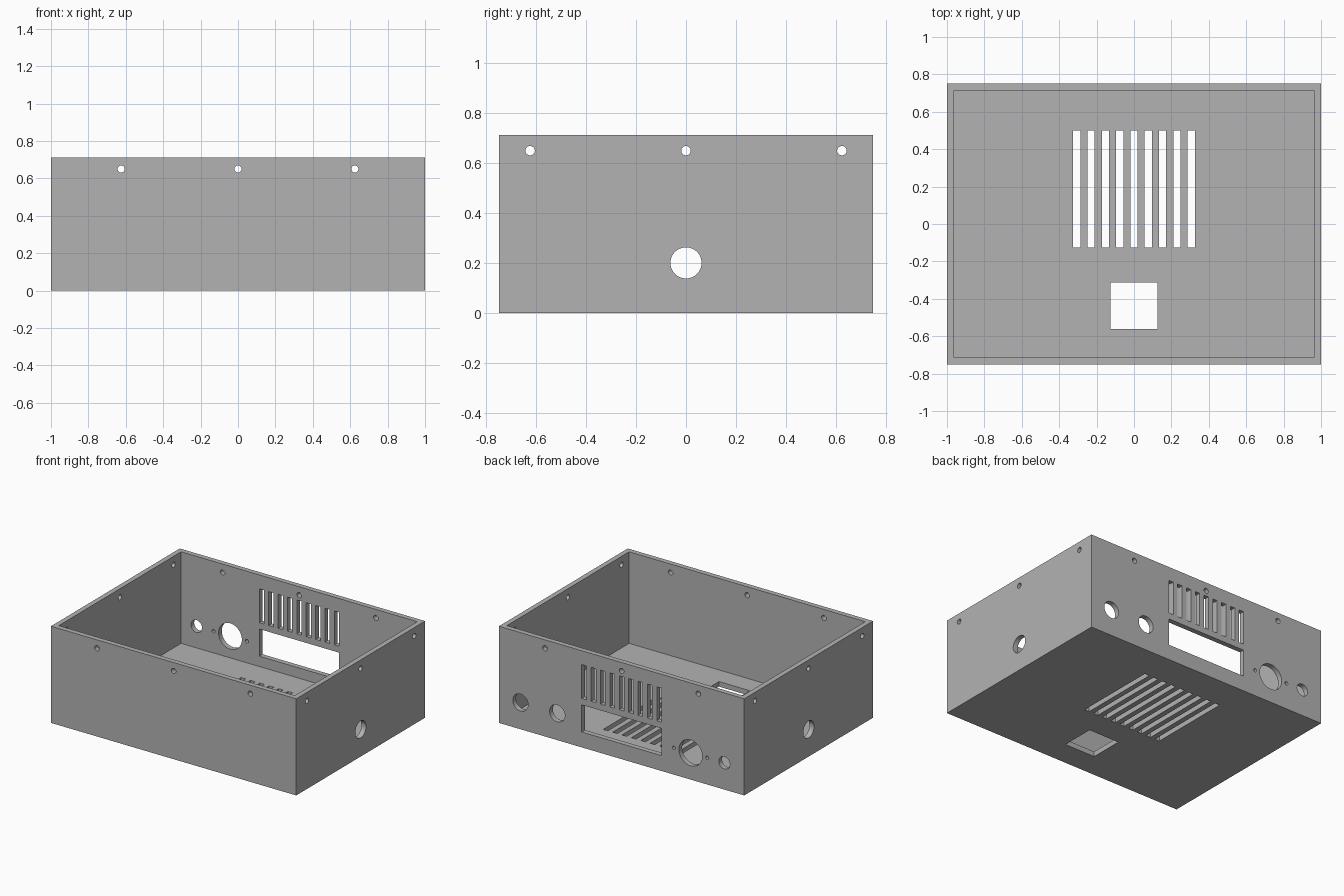
import bpy
import bmesh
from math import radians
from mathutils import Matrix, Vector

cube = bpy.data.objects.get("Cube")
if cube:
    bpy.data.objects.remove(cube, do_unlink=True)

WIDTH, DEPTH, HEIGHT, WALL = 2.0, 1.5, 0.7125, 0.0375
CUT = 0.15          # how deep each cutter is, centred on the wall

grey = bpy.data.materials.new("plain grey")
grey.use_nodes = True
colour = (0.45, 0.45, 0.45, 1)
grey.diffuse_color = colour
grey.node_tree.nodes["Principled BSDF"].inputs["Base Color"].default_value = colour


def make_object(name, bm):
    bmesh.ops.recalc_face_normals(bm, faces=bm.faces[:])
    mesh = bpy.data.meshes.new(name)
    bm.to_mesh(mesh)
    bm.free()
    mesh.materials.append(grey)
    obj = bpy.data.objects.new(name, mesh)
    bpy.context.collection.objects.link(obj)
    return obj


def add_box(bm, centre, size):
    matrix = Matrix.Translation(centre) @ Matrix.Diagonal((*size, 1))
    return bmesh.ops.create_cube(bm, size=1, matrix=matrix)


def add_hole(bm, centre, radius, axis):
    turn = Vector((0, 0, 1)).rotation_difference(Vector(axis)).to_matrix().to_4x4()
    bmesh.ops.create_cone(bm, cap_ends=True, segments=48, radius1=radius,
                          radius2=radius, depth=CUT,
                          matrix=Matrix.Translation(centre) @ turn)


# Open-topped case: a block whose top is inset and pushed down to the floor
bm = bmesh.new()
add_box(bm, (0, 0, HEIGHT / 2), (WIDTH, DEPTH, HEIGHT))
top = max(bm.faces, key=lambda f: f.calc_center_median().z)
bmesh.ops.inset_region(bm, faces=[top], thickness=WALL, use_even_offset=True)
pushed = bmesh.ops.extrude_discrete_faces(bm, faces=[top])["faces"][0]
bmesh.ops.translate(bm, verts=pushed.verts[:], vec=(0, 0, WALL - HEIGHT))
case = make_object("open_case", bm)

# Cutters for every opening
bm = bmesh.new()
side_x = (WIDTH - WALL) / 2
end_y = (DEPTH - WALL) / 2

# Lid screw holes along all four walls, and a cable hole in each side
for sign in (-1, 1):
    for along in (-0.625, 0, 0.625):
        add_hole(bm, (along, sign * end_y, 0.65), 0.0188, (0, 1, 0))
        add_hole(bm, (sign * side_x, along, 0.65), 0.0188, (1, 0, 0))
    add_hole(bm, (sign * side_x, 0, 0.2), 0.0625, (1, 0, 0))

# Round connector holes in the back wall
for x, radius in ((0.825, 0.0625), (0.525, 0.0625), (-0.5625, 0.095),
                  (-0.8375, 0.045), (-0.4265, 0.0125), (-0.6985, 0.0125)):
    add_hole(bm, (x, end_y, 0.197), radius, (0, 1, 0))

# Rows of vent slots in the floor and the back wall
vent_width = 0.65
slot = vent_width / 17
for i in range(-4, 5):
    x = i * slot * 2
    add_box(bm, (x, 0.1875, WALL / 2), (slot, 0.625, CUT / 2))
    add_box(bm, (x, end_y, 0.485), (slot, CUT, 0.25))

# Wide socket opening in the back wall, square opening in the floor
add_box(bm, (0, end_y, 0.2135), (vent_width, CUT, 0.2))
add_box(bm, (0, -0.4375, WALL / 2), (0.25, 0.25, CUT / 2))
cutter = make_object("opening_cutter", bm)
cutter.hide_render = True

# Cut the openings and drop the cutter
cut = case.modifiers.new("openings", "BOOLEAN")
cut.operation = "DIFFERENCE"
cut.solver = "EXACT"
cut.object = cutter
bpy.ops.object.select_all(action="DESELECT")
case.select_set(True)
bpy.context.view_layer.objects.active = case
bpy.ops.object.modifier_apply(modifier=cut.name)
bpy.data.objects.remove(cutter, do_unlink=True)
bpy.ops.object.shade_smooth_by_angle(angle=radians(30))
